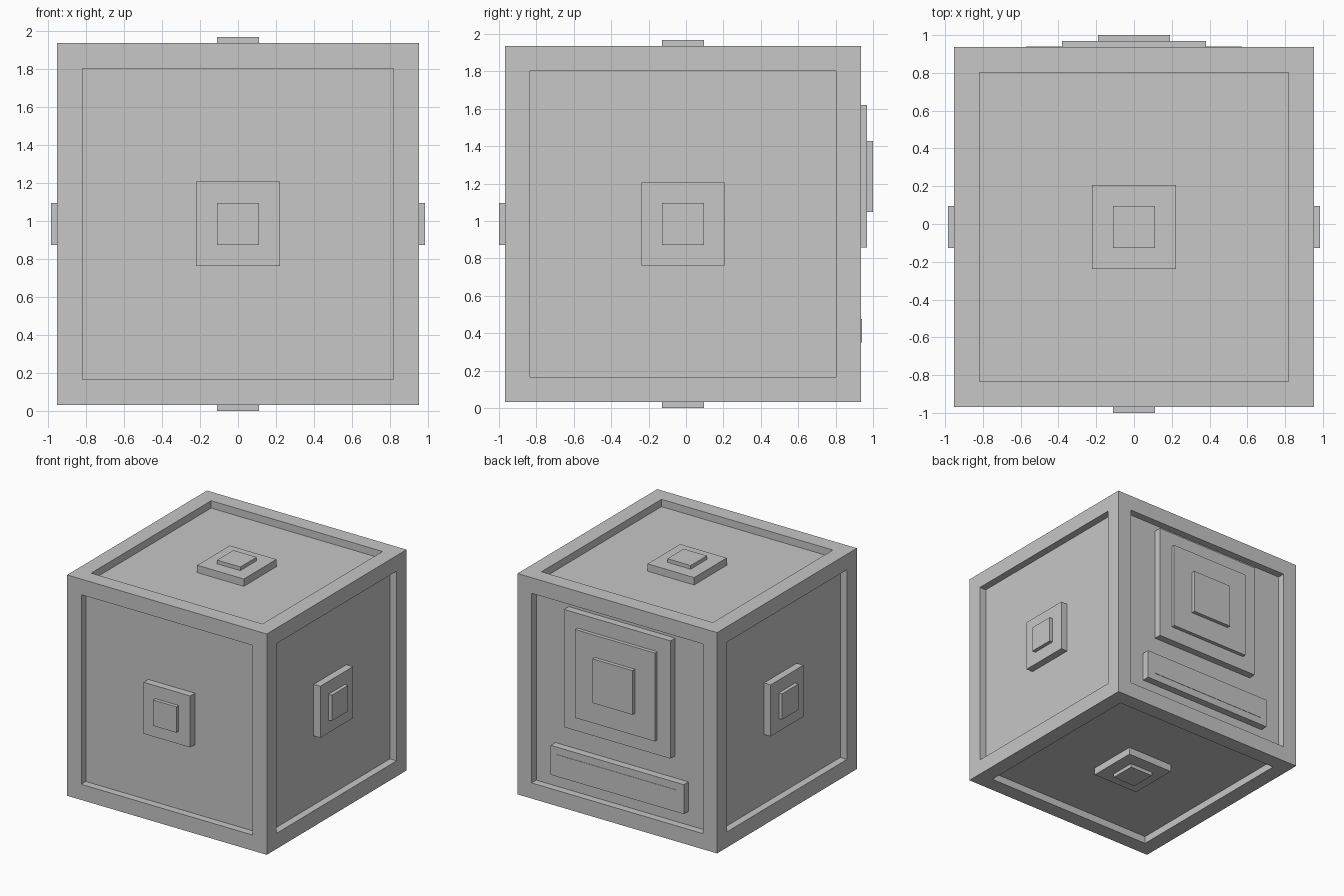
import bpy, bmesh
from mathutils import Vector

if "Cube" in bpy.data.objects:
    bpy.data.objects.remove(bpy.data.objects["Cube"])

U = 2 / 63                                # modelling unit; the cube is 60 units wide
CENTRE = Vector((0, -0.5 * U, 31 * U))

grey = bpy.data.materials.new("light_grey")
grey.diffuse_color = (0.57, 0.57, 0.57, 1)
grey.use_nodes = True
grey.node_tree.nodes["Principled BSDF"].inputs["Base Color"].default_value = grey.diffuse_color


def finish(name, bm):
    bmesh.ops.recalc_face_normals(bm, faces=bm.faces[:])
    mesh = bpy.data.meshes.new(name)
    bm.to_mesh(mesh)
    bm.free()
    mesh.materials.append(grey)
    obj = bpy.data.objects.new(name, mesh)
    obj.location = CENTRE
    bpy.context.collection.objects.link(obj)
    return obj


def block(name, lo, hi):
    """Box between two corners, in units measured from the cube centre."""
    lo, hi = Vector(lo), Vector(hi)
    bm = bmesh.new()
    bmesh.ops.create_cube(bm, size=1)
    for v in bm.verts:
        v.co = Vector([(lo[i] if v.co[i] < 0 else hi[i]) * U for i in range(3)])
    return finish(name, bm)


# Cube body with a square recess in each face
bm = bmesh.new()
bmesh.ops.create_cube(bm, size=60 * U)
faces = bm.faces[:]
bmesh.ops.inset_individual(bm, faces=faces, thickness=6 * U, depth=0)
panels = bmesh.ops.extrude_discrete_faces(bm, faces=faces)["faces"]
for f in panels:
    inward = -f.calc_center_median().normalized() * 2 * U
    bmesh.ops.translate(bm, verts=f.verts[:], vec=inward)
finish("cube_body", bm)

# Stepped square buttons on every side except the back
for side, axis, sign in (("front", 1, -1), ("left", 0, -1), ("right", 0, 1),
                         ("bottom", 2, -1), ("top", 2, 1)):
    for part, half, base, top in (("button_base", 7, 27.5, 30),
                                  ("button_cap", 3.5, 29.5, 31)):
        lo, hi = [-half] * 3, [half] * 3
        lo[axis], hi[axis] = sorted((sign * base, sign * top))
        block(f"{side}_{part}", lo, hi)

# Back: raised panel joined to the top of the frame, with two stepped plates
for name, half, base, top in (("back_panel", 16, 27.5, 30),
                              ("back_plate", 12, 29.5, 31),
                              ("back_plate_cap", 6, 30.5, 32)):
    block(name, (-half, base, 8 - half), (half, top, 8 + half))

# Back: long lower bar with a thin strip on its face
block("back_lower_bar", (-20, 27.5, -22), (20, 30, -14))
block("back_bar_strip", (-18, 29.5, -20), (18, 30.1, -16))
